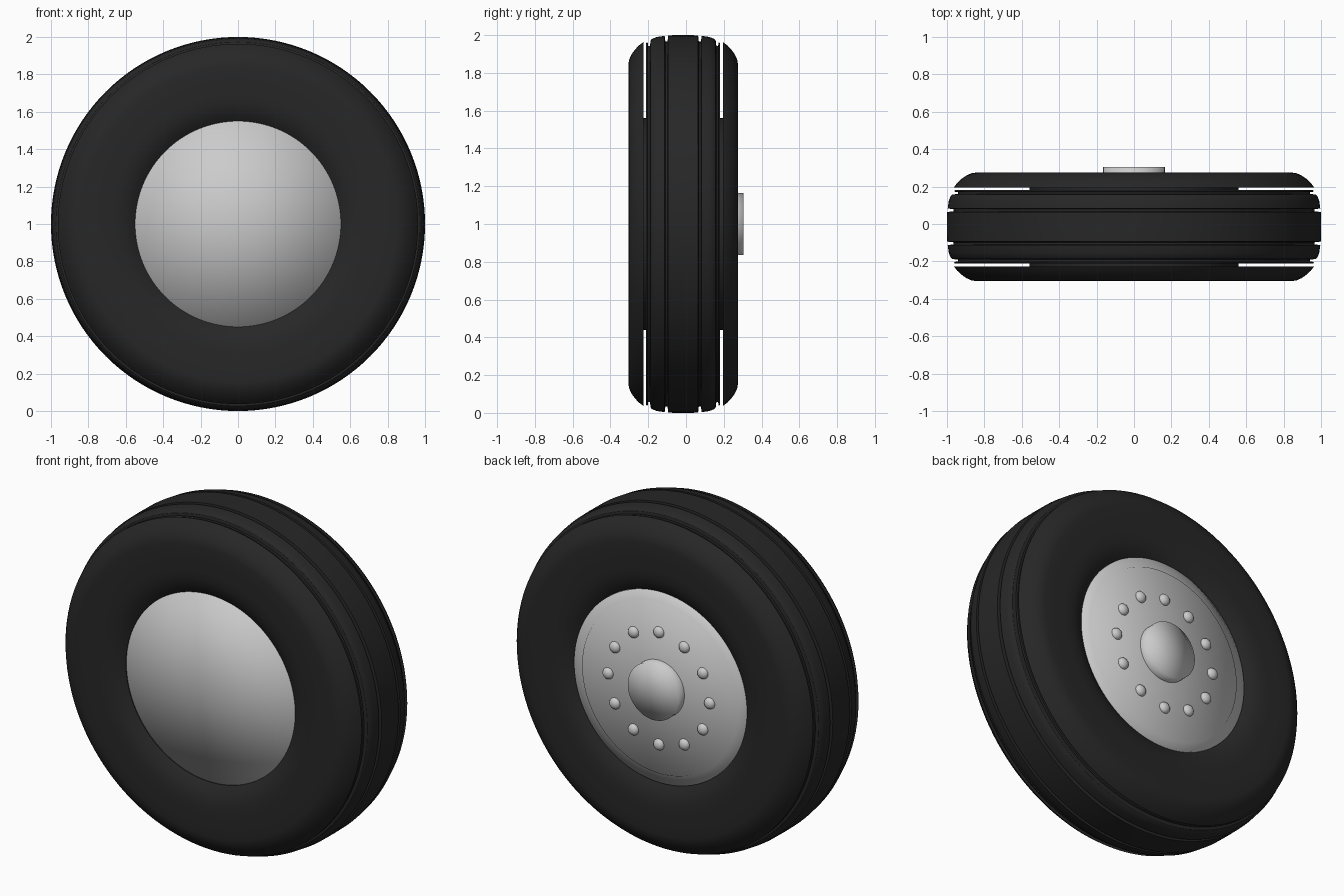
import bpy, bmesh, math
from mathutils import Matrix

if "Cube" in bpy.data.objects:
    bpy.data.objects.remove(bpy.data.objects["Cube"])

MID = -0.015   # y of the tyre's middle plane
SEGS = 128

rubber = bpy.data.materials.new("rubber")
rubber.diffuse_color = (0.02, 0.02, 0.02, 1)
rubber.use_nodes = True
rubber.node_tree.nodes["Principled BSDF"].inputs["Base Color"].default_value = rubber.diffuse_color


def lathe(name, profile, closed=False, mat=None, angle=30, segs=SEGS):
    """Revolve (y, radius) points around the wheel axle at z = 1."""
    bm = bmesh.new()
    verts = [bm.verts.new((r, y, 1)) for y, r in profile]
    edges = [bm.edges.new(p) for p in zip(verts, verts[1:])]
    if closed:
        edges.append(bm.edges.new((verts[-1], verts[0])))
    bmesh.ops.spin(bm, geom=verts + edges, cent=(0, 0, 1), axis=(0, 1, 0),
                   angle=math.tau, steps=segs, use_duplicate=False)
    bmesh.ops.remove_doubles(bm, verts=bm.verts, dist=1e-4)
    bmesh.ops.recalc_face_normals(bm, faces=bm.faces)
    return finish(name, bm, mat, angle)


def finish(name, bm, mat=None, angle=30):
    me = bpy.data.meshes.new(name)
    bm.to_mesh(me)
    bm.free()
    ob = bpy.data.objects.new(name, me)
    bpy.context.collection.objects.link(ob)
    if mat:
        me.materials.append(mat)
    bpy.ops.object.select_all(action='DESELECT')
    ob.select_set(True)
    bpy.context.view_layer.objects.active = ob
    bpy.ops.object.shade_smooth_by_angle(angle=math.radians(angle))
    return ob


# Tread: ribs and grooves, mirrored about the middle plane
half = [(0.079, 0.999), (0.083, 0.965), (0.094, 0.965), (0.098, 0.996),
        (0.14, 0.99), (0.165, 0.98), (0.172, 0.972), (0.176, 0.942),
        (0.185, 0.942), (0.188, 0.962), (0.196, 0.958), (0.196, 0.56),
        (0.215, 0.56), (0.215, 0.545)]
tread = [(MID - t, r) for t, r in reversed(half)] + [(MID, 1.0)] \
    + [(MID + t, r) for t, r in half]
lathe("tread", tread, closed=True, mat=rubber)

# Sidewalls: separated from the tread by a narrow slit
side = [(0.211, 0.963), (0.235, 0.945), (0.257, 0.921), (0.274, 0.897),
        (0.286, 0.87), (0.29, 0.845), (0.29, 0.78), (0.289, 0.70),
        (0.286, 0.65), (0.275, 0.61), (0.258, 0.575), (0.24, 0.55),
        (0.211, 0.55)]
for name, s in (("front_sidewall", -1), ("back_sidewall", 1)):
    lathe(name, [(MID + s * t, r) for t, r in side], closed=True, mat=rubber)

# Rim: smooth front plate and stepped back plate
lathe("front_plate", [(-0.25, 0), (-0.25, 0.552), (-0.15, 0.552)], angle=180)
lathe("back_plate", [(0.25, 0), (0.25, 0.50), (0.242, 0.505),
                     (0.242, 0.558), (0.15, 0.558)], angle=180)

# Hub cap on the back
lathe("hub_cap", [(0.305, 0), (0.305, 0.165), (0.24, 0.165)], angle=180, segs=64)

# Ring of twelve wheel nuts
bm = bmesh.new()
for i in range(12):
    a = math.tau * i / 12
    place = Matrix.Translation((0.33 * math.cos(a), 0.25, 1 + 0.33 * math.sin(a)))
    bmesh.ops.create_uvsphere(bm, u_segments=20, v_segments=12, radius=0.033,
                              matrix=place @ Matrix.Diagonal((1, 0.75, 1, 1)))
finish("wheel_nuts", bm, angle=60)
